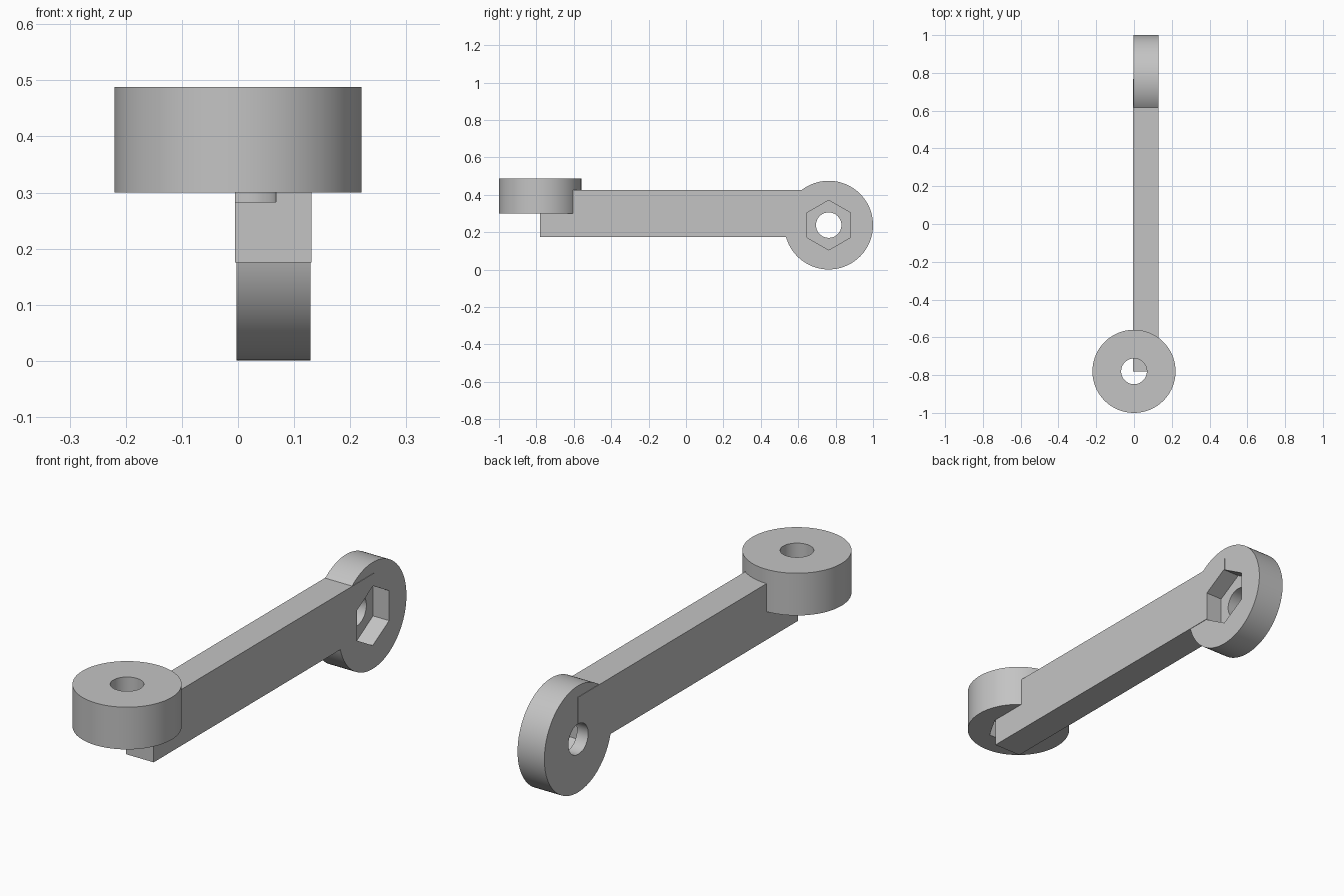
import bpy
import math
from mathutils import Matrix, Vector

cube = bpy.data.objects.get("Cube")
if cube:
    bpy.data.objects.remove(cube, do_unlink=True)

grey = bpy.data.materials.new("plain_grey")
grey.use_nodes = True
COLOR = (0.55, 0.55, 0.55, 1)
grey.diffuse_color = COLOR
grey.node_tree.nodes["Principled BSDF"].inputs["Base Color"].default_value = COLOR


def prism(name, sides, radius, axis, start, end, center):
    """Upright or sideways prism from start to end along the axis."""
    bpy.ops.mesh.primitive_cylinder_add(vertices=sides, radius=radius, depth=end - start)
    ob = bpy.context.object
    ob.name = name
    mid = (start + end) / 2
    if axis == "X":
        ob.data.transform(Matrix.Rotation(math.pi / 2, 4, "Y"))
        place = Vector((mid, *center))
    else:
        # Turn the prism so that a six-sided one has its corners across the bar
        ob.data.transform(Matrix.Rotation(math.pi / 2, 4, "Z"))
        place = Vector((*center, mid))
    ob.data.transform(Matrix.Translation(place))
    return ob


def box(name, low, high):
    bpy.ops.mesh.primitive_cube_add(size=1)
    ob = bpy.context.object
    ob.name = name
    low, high = Vector(low), Vector(high)
    ob.data.transform(Matrix.Translation((low + high) / 2) @ Matrix.Diagonal((*(high - low), 1)))
    return ob


def cut(ob, cutters):
    bpy.context.view_layer.objects.active = ob
    for cutter in cutters:
        cutter.hide_render = True
        mod = ob.modifiers.new("cut", "BOOLEAN")
        mod.operation = "DIFFERENCE"
        mod.solver = "EXACT"
        mod.object = cutter
        bpy.ops.object.modifier_apply(modifier=mod.name)


def finish(ob):
    bpy.ops.object.select_all(action="DESELECT")
    ob.select_set(True)
    bpy.context.view_layer.objects.active = ob
    ob.data.materials.clear()
    ob.data.materials.append(grey)
    bpy.ops.object.shade_smooth_by_angle(angle=math.radians(30))


# Centres of the two end rings
FLAT = (0, -0.78)
UPRIGHT = (0.763, 0.238)

# Main parts
bar = box("arm_bar", (-0.005, -0.78, 0.175), (0.131, 0.768, 0.425))
flat_ring = prism("flat_end_ring", 96, 0.22, "Z", 0.30, 0.488, FLAT)
upright_ring = prism("upright_end_ring", 96, 0.237, "X", -0.003, 0.129, UPRIGHT)

# Bolt holes and six-sided nut pockets
flat_hole = prism("flat_hole_cutter", 48, 0.068, "Z", 0.283, 0.6, FLAT)
flat_pocket = prism("flat_pocket_cutter", 6, 0.133, "Z", 0.2, 0.38, FLAT)
bar_pocket = prism("bar_pocket_cutter", 6, 0.133, "Z", 0.30, 0.38, FLAT)
upright_hole = prism("upright_hole_cutter", 48, 0.068, "X", -0.1, 0.3, UPRIGHT)
upright_pocket = prism("upright_pocket_cutter", 6, 0.133, "X", 0.05, 0.3, UPRIGHT)

# The upright pocket needs corners at top and bottom
bar_cutters = [flat_hole, bar_pocket, upright_hole, upright_pocket]
pivot = Matrix.Translation((0, *UPRIGHT))
zs = [v.co.z for v in upright_pocket.data.vertices]
if max(zs) - UPRIGHT[1] < 0.125:
    upright_pocket.data.transform(pivot @ Matrix.Rotation(math.pi / 6, 4, "X") @ pivot.inverted())
for pocket in (flat_pocket, bar_pocket):
    if max(v.co.x for v in pocket.data.vertices) < 0.125:
        turn = Matrix.Translation((*FLAT, 0))
        pocket.data.transform(turn @ Matrix.Rotation(math.pi / 6, 4, "Z") @ turn.inverted())

cut(flat_ring, [flat_hole, flat_pocket])
cut(upright_ring, [upright_hole, upright_pocket])
cut(bar, bar_cutters)

for part in (bar, flat_ring, upright_ring):
    finish(part)
for helper in bar_cutters + [flat_pocket]:
    bpy.data.objects.remove(helper, do_unlink=True)
